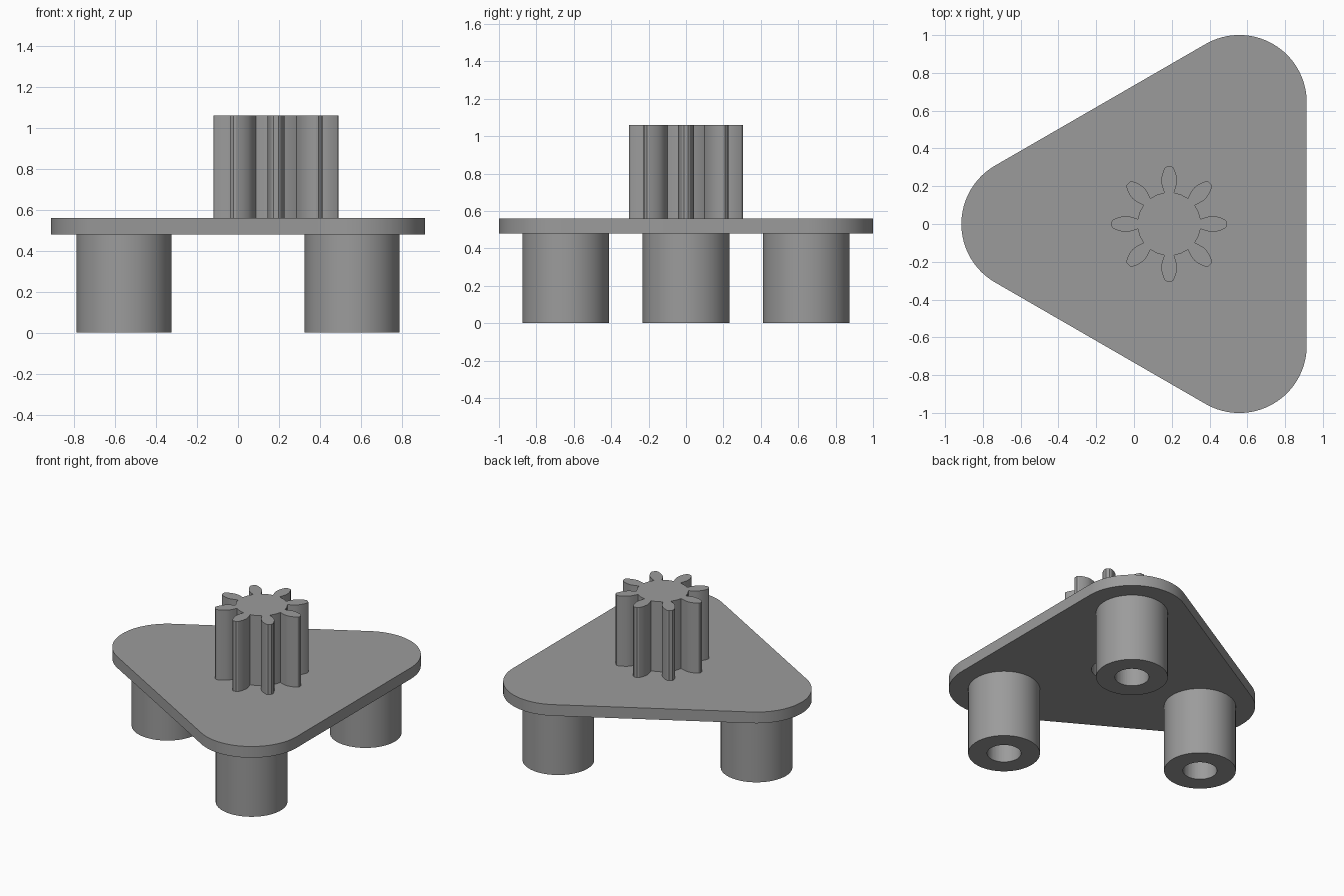
import bpy, bmesh, math
from mathutils import Matrix, Vector

if "Cube" in bpy.data.objects:
    bpy.data.objects.remove(bpy.data.objects["Cube"])

CX = 0.186            # triangle centre in x
ARM = 0.743           # centre to each post
PLATE_Z, PLATE_TOP, GEAR_TOP = 0.48, 0.56, 1.06

grey = bpy.data.materials.new("plain grey")
grey.diffuse_color = (0.33, 0.33, 0.33, 1)
grey.use_nodes = True
grey.node_tree.nodes["Principled BSDF"].inputs["Base Color"].default_value = grey.diffuse_color


def polar(r, a, cx=0.0, cy=0.0):
    return (cx + r * math.cos(a), cy + r * math.sin(a))


def prism(name, outline, z0, z1):
    """Extrude a counter-clockwise outline from z0 to z1."""
    bm = bmesh.new()
    face = bm.faces.new([bm.verts.new((x, y, z0)) for x, y in outline])
    top = bmesh.ops.extrude_face_region(bm, geom=[face])["geom"]
    bmesh.ops.translate(bm, vec=(0, 0, z1 - z0),
                        verts=[g for g in top if isinstance(g, bmesh.types.BMVert)])
    bmesh.ops.recalc_face_normals(bm, faces=bm.faces)
    mesh = bpy.data.meshes.new(name)
    bm.to_mesh(mesh)
    bm.free()
    mesh.materials.append(grey)
    obj = bpy.data.objects.new(name, mesh)
    bpy.context.collection.objects.link(obj)
    return obj


def circle(r, x, y, n=96):
    return [polar(r, 2 * math.pi * i / n, x, y) for i in range(n)]


def bore(obj, cutter):
    cutter.hide_render = True
    cutter.hide_set(True)
    mod = obj.modifiers.new("bore", 'BOOLEAN')
    mod.operation = 'DIFFERENCE'
    mod.solver = 'EXACT'
    mod.object = cutter


def smooth(obj, angle):
    bpy.ops.object.select_all(action='DESELECT')
    obj.select_set(True)
    bpy.context.view_layer.objects.active = obj
    bpy.ops.object.shade_smooth_by_angle(angle=math.radians(angle))


arms = [math.radians(a) for a in (60, 180, 300)]
corners = [polar(ARM, a, CX) for a in arms]

# Rounded triangular plate
outline = []
for a, (x, y) in zip(arms, corners):
    outline += [polar(0.357, a + math.radians(-60 + 120 * i / 32), x, y) for i in range(33)]
plate = prism("plate", outline, PLATE_Z, PLATE_TOP)

# Gear with eight bulged teeth: (radius, half width) along one flank
flank = [(0.166, 0.026), (0.19, 0.034), (0.215, 0.041), (0.235, 0.042),
         (0.258, 0.038), (0.28, 0.031), (0.298, 0.022), (0.305, 0.012)]
tooth = [(r, -w) for r, w in flank] + [(r, w) for r, w in reversed(flank)]
gear_outline = []
for i in range(8):
    turn = Matrix.Rotation(i * math.pi / 4, 2)
    for p in tooth:
        v = turn @ Vector(p)
        gear_outline.append((v.x + CX, v.y))
    # root arc between teeth
    gear_outline.append(polar(0.168, (i + 0.5) * math.pi / 4, CX))
gear = prism("gear", gear_outline, PLATE_TOP, GEAR_TOP)

# Blind shaft bore from below, through the plate into the gear
shaft = prism("shaft_cutter", circle(0.132, CX, 0), PLATE_Z - 0.1, GEAR_TOP - 0.08)
bore(plate, shaft)
bore(gear, shaft)

# Hollow posts under the corners
for i, (x, y) in enumerate(corners):
    post = prism(f"post_{i + 1}", circle(0.232, x, y), 0, PLATE_Z)
    bore(post, prism(f"post_cutter_{i + 1}", circle(0.11, x, y, 64), -0.1, PLATE_Z + 0.1))
    smooth(post, 30)
smooth(plate, 30)
smooth(gear, 20)
